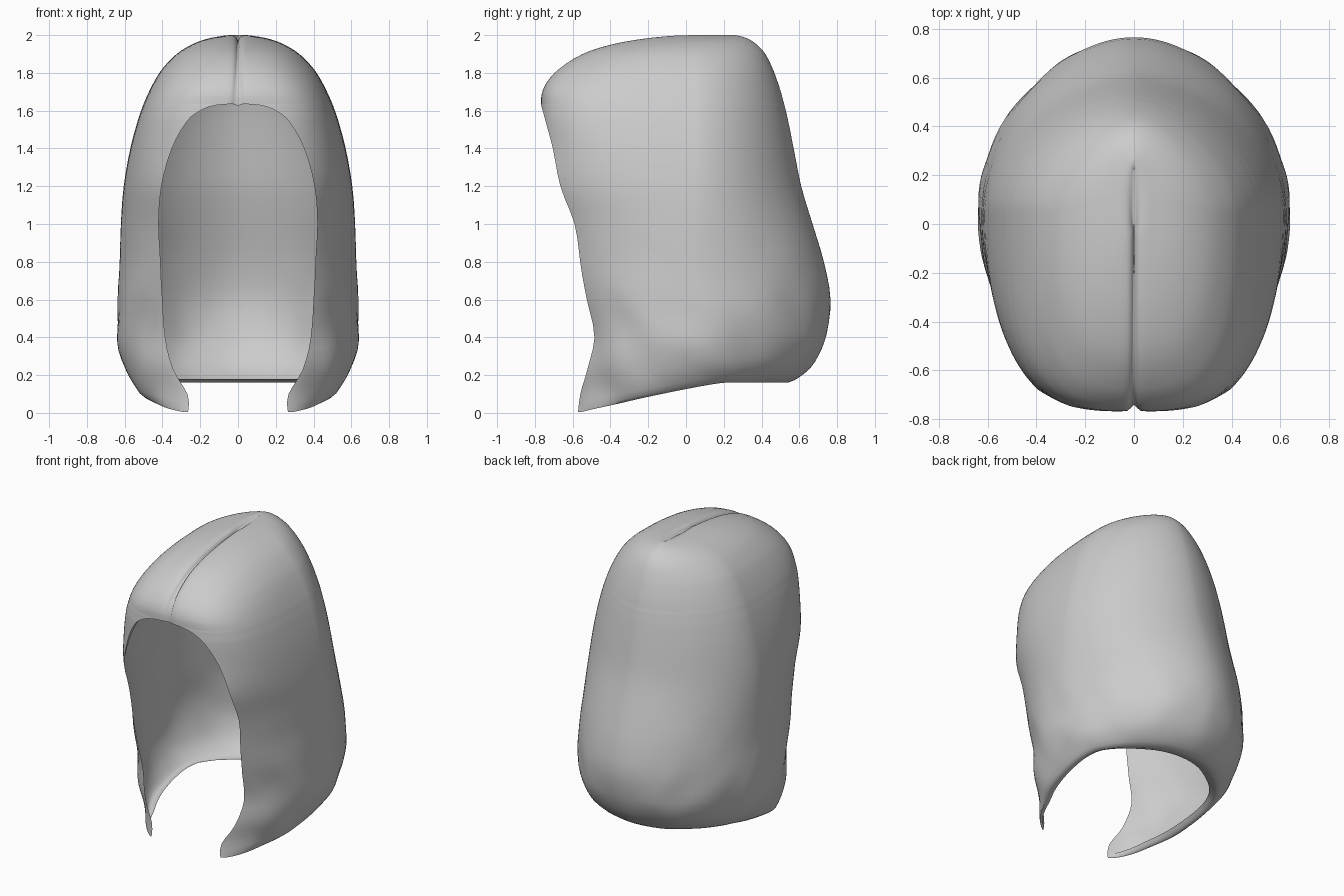
import bpy, bmesh, math
from mathutils import Vector, noise

if "Cube" in bpy.data.objects:
    bpy.data.objects.remove(bpy.data.objects["Cube"])

# Key rows, bottom to top: height, half width, front y, back y, half opening
KEYS = [
    (0.180, 0.47, -0.55, 0.46, 0.28),
    (0.160, 0.52, -0.57, 0.54, 0.265),
    (0.220, 0.58, -0.555, 0.64, 0.265),
    (0.300, 0.615, -0.52, 0.70, 0.34),
    (0.420, 0.64, -0.485, 0.745, 0.385),
    (0.600, 0.635, -0.525, 0.765, 0.40),
    (0.800, 0.625, -0.56, 0.73, 0.41),
    (1.000, 0.62, -0.59, 0.67, 0.42),
    (1.200, 0.605, -0.665, 0.61, 0.405),
    (1.400, 0.57, -0.705, 0.57, 0.35),
    (1.550, 0.53, -0.745, 0.54, 0.265),
    (1.605, 0.511, -0.76, 0.527, 0.19),
    (1.630, 0.502, -0.767, 0.521, 0.11),
    (1.640, 0.498, -0.768, 0.518, 0.0),
    (1.690, 0.476, -0.764, 0.505, 0.0),
    (1.750, 0.446, -0.738, 0.486, 0.0),
    (1.820, 0.402, -0.675, 0.46, 0.0),
    (1.900, 0.325, -0.55, 0.42, 0.0),
    (1.950, 0.245, -0.40, 0.375, 0.0),
    (1.980, 0.165, -0.24, 0.33, 0.0),
    (1.996, 0.08, -0.10, 0.28, 0.0),
    (2.000, 0.035, -0.04, 0.25, 0.0),
    (1.992, 0.0, 0.0, 0.22, 0.0),
]
STEPS, COLS = 3, 60


def clamp(v):
    return max(0.0, min(1.0, v))


def smooth(v):
    v = clamp(v)
    return v * v * (3 - 2 * v)


def resample(keys):
    """Smooth the rows with a chord-length spline."""
    u = [0.0]
    for a, b in zip(keys, keys[1:]):
        u.append(u[-1] + math.dist(a[:4], b[:4]))
    last = len(keys) - 1

    def slope(i, c):
        lo, hi = max(i - 1, 0), min(i + 1, last)
        return (keys[hi][c] - keys[lo][c]) / (u[hi] - u[lo])

    rows = []
    for i in range(last):
        h = u[i+1] - u[i]
        for s in range(STEPS):
            t = s / STEPS
            r = []
            for c in range(5):
                p, q = keys[i][c], keys[i+1][c]
                r.append((2*t**3 - 3*t*t + 1)*p + (t**3 - 2*t*t + t)*h*slope(i, c)
                         + (3*t*t - 2*t**3)*q + (t**3 - t*t)*h*slope(i+1, c))
            if keys[i][4] == 0:
                r[4] = 0.0
            rows.append(r)
    rows.append(list(keys[-1]))
    return rows


def surface_point(row, s):
    """Point on the right half; s runs from the face opening to the back."""
    z, w, f, b, o = row
    w, o = max(w, 0.0), max(o, 0.0)
    mid = 0.05 if z < 1.9 else 0.05 + (z - 1.9) * 0.5
    # front corners are squarest at brow height
    n = 2.15 + 1.1 * smooth((z - 0.95) / 0.7) - 0.65 * smooth((z - 1.62) / 0.33)
    if s < 0.55:
        t0 = math.asin(clamp(o / w) ** (n / 2)) if w > 1e-5 else 0.0
        t = t0 + (math.pi / 2 - t0) * (s / 0.55) ** 1.5
        x = w * math.sin(t) ** (2 / n)
        y = mid - (mid - f) * (max(0, math.cos(t)) / math.cos(t0)) ** (2 / n)
    else:
        t = math.pi / 2 * (s - 0.55) / 0.45
        e = 2 / (1.87 - 0.12 * smooth((z - 0.6) / 0.6))
        x = w * max(0, math.cos(t)) ** e
        y = mid + (b - mid) * math.sin(t) ** e
    if s == 1:
        x = 0.0
    # hem dips toward the two front tips
    k = clamp((0.6 - z) / 0.43) ** 2
    z -= 0.155 * k * clamp((0.2 - y) / 0.75) ** 1.15
    p = Vector((x, y, z))
    # centre parting
    if row[0] > 1.63 and y < 0.2:
        g = 0.03 * math.exp(-x / 0.012) * clamp((0.2 - y) / 0.25)
        p += (Vector((0, 0.1, 1.2)) - p).normalized() * g
        p.x = x
    # soft wrinkles on the lower sides
    fold = noise.noise(Vector((x*5, y*5 + z*3, z*4))) * 0.015
    fold *= clamp((1.0 - z) / 0.5) * clamp(x / 0.3)
    p += Vector((x, y, 0)).normalized() * fold
    p.z = max(p.z, 0.0)
    return p


rows = resample(KEYS)
bm = bmesh.new()
grid, lips = [], []
for row in rows:
    pts = [surface_point(row, j / COLS) for j in range(COLS + 1)]
    grid.append([bm.verts.new(p) for p in pts])
    # turned-in rim along the top of the face opening
    depth = 0.03 * clamp((row[0] - 1.2) / 0.3)
    lips.append(bm.verts.new(pts[0] + Vector((0, depth, 0)))
                if 1.25 < row[0] <= 1.641 else None)
for i in range(len(rows) - 1):
    a, b = grid[i], grid[i + 1]
    for j in range(COLS):
        bm.faces.new((a[j], a[j+1], b[j+1], b[j]))
    if lips[i] and lips[i + 1]:
        bm.faces.new((lips[i], a[0], b[0], lips[i+1]))
bmesh.ops.delete(bm, geom=[v for v in bm.verts if not v.link_faces], context='VERTS')
bmesh.ops.remove_doubles(bm, verts=bm.verts, dist=0.0005)
bmesh.ops.recalc_face_normals(bm, faces=bm.faces)
# keep the outside facing outward
ref = max(bm.faces, key=lambda f: f.calc_center_median().x)
if ref.normal.x < 0:
    bmesh.ops.reverse_faces(bm, faces=bm.faces)

mesh = bpy.data.meshes.new("hair_shell")
bm.to_mesh(mesh)
bm.free()
hair = bpy.data.objects.new("hair_shell", mesh)
bpy.context.collection.objects.link(hair)
mat = bpy.data.materials.new("plain_grey")
mat.diffuse_color = (0.6, 0.6, 0.6, 1)
mat.use_nodes = True
mat.node_tree.nodes["Principled BSDF"].inputs["Base Color"].default_value = mat.diffuse_color
mesh.materials.append(mat)

mirror = hair.modifiers.new("mirror", 'MIRROR')
mirror.use_clip = True
mirror.merge_threshold = 0.001
bpy.context.view_layer.objects.active = hair
hair.select_set(True)
bpy.ops.object.shade_smooth_by_angle(angle=math.radians(60))
